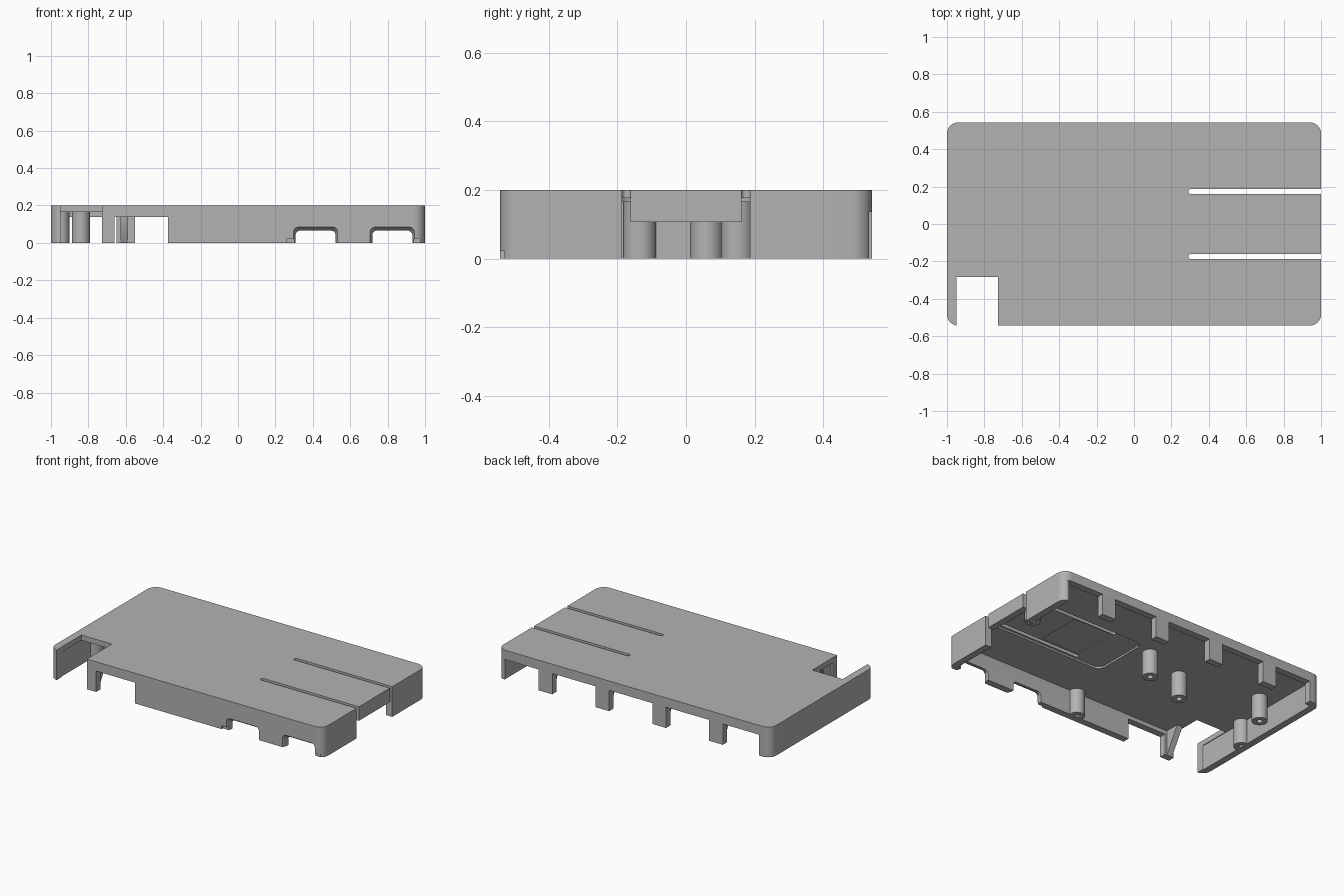
import bpy, bmesh, math

if "Cube" in bpy.data.objects:
    bpy.data.objects.remove(bpy.data.objects["Cube"])

grey = bpy.data.materials.new("plain_grey")
grey.use_nodes = True
grey.diffuse_color = (0.45, 0.45, 0.45, 1)
grey.node_tree.nodes["Principled BSDF"].inputs["Base Color"].default_value = (0.45, 0.45, 0.45, 1)

HX, HY, H, WALL, ROOF = 1.0, 0.543, 0.2, 0.045, 0.165


def loft(name, rings):
    """Closed solid through rings of 3D points."""
    bm = bmesh.new()
    vs = [[bm.verts.new(p) for p in ring] for ring in rings]
    n = len(vs[0])
    for a, b in zip(vs, vs[1:]):
        for i in range(n):
            j = (i + 1) % n
            bm.faces.new((a[i], a[j], b[j], b[i]))
    bm.faces.new(vs[0][::-1])
    bm.faces.new(vs[-1])
    bmesh.ops.recalc_face_normals(bm, faces=bm.faces)
    return finish(name, bm)


def finish(name, bm):
    me = bpy.data.meshes.new(name)
    bm.to_mesh(me)
    bm.free()
    me.materials.append(grey)
    ob = bpy.data.objects.new(name, me)
    bpy.context.collection.objects.link(ob)
    return ob


def rounded(x0, x1, y0, y1, r, seg=8):
    """Outline of a rectangle with round corners."""
    pts = []
    corners = [(x1 - r, y1 - r), (x0 + r, y1 - r), (x0 + r, y0 + r), (x1 - r, y0 + r)]
    for k, (cx, cy) in enumerate(corners):
        for i in range(seg + 1):
            a = math.pi / 2 * (k + i / seg)
            pts.append((cx + r * math.cos(a), cy + r * math.sin(a)))
    return pts


def slab(name, x0, x1, y0, y1, z0, z1, r=0.0):
    pts = rounded(x0, x1, y0, y1, r) if r else [(x1, y1), (x0, y1), (x0, y0), (x1, y0)]
    return loft(name, [[(x, y, z) for x, y in pts] for z in (z0, z1)])


def select(ob):
    bpy.ops.object.select_all(action='DESELECT')
    ob.select_set(True)
    bpy.context.view_layer.objects.active = ob


def cut(target, cutter):
    mod = target.modifiers.new("cut", 'BOOLEAN')
    mod.operation, mod.solver, mod.object = 'DIFFERENCE', 'EXACT', cutter
    select(target)
    bpy.ops.object.modifier_apply(modifier=mod.name)
    bpy.data.objects.remove(cutter)


def cut_box(*bounds, r=0.0):
    cut(shell, slab("cutter", *bounds, r=r))


# Hollow lid
shell = slab("lid_shell", -HX, HX, -HY, HY, 0, H, 0.06)
cut_box(-HX + WALL, HX - WALL, -HY + WALL, HY - WALL, -0.1, ROOF, r=0.02)

# Shallow pocket under the flexible tongue, and its thinned hinge
cut_box(0.1, 0.95, -0.2, 0.2, 0.1, ROOF + 0.012, r=0.05)
cut_box(0.31, 0.59, -0.155, 0.155, 0.1, ROOF + 0.017)

# Slots freeing the tongue, and the opening below it
for y in (-0.174, 0.174):
    cut_box(0.29, 1.1, y - 0.0125, y + 0.0125, -0.1, 0.3, r=0.012)
cut_box(0.9, 1.1, -0.18, 0.18, -0.1, 0.107)

# Corner notch and front side opening
cut_box(-0.95, -0.727, -0.7, -0.283, -0.1, 0.3)
cut_box(-0.66, -0.375, -0.7, -0.45, -0.1, 0.138)

# Row of back openings, leaving posts between
posts = [-0.6 + 0.4167 * i for i in range(4)]
starts = [-0.915] + [p + 0.05 for p in posts]
ends = [p - 0.05 for p in posts] + [0.955]
for a, b in zip(starts, ends):
    cut_box(a, b, 0.45, 0.7, -0.1, 0.138)
cut_box(0.94, 1.1, 0.533, 0.7, -0.1, 0.136)

# Front connector openings with flared rims
for cx in (0.415, 0.825):
    rings = []
    for y, half, top in ((-0.56, 0.125, 0.095), (-0.515, 0.107, 0.066), (-0.45, 0.107, 0.066)):
        rings.append([(cx + x, y, z) for x, z in rounded(-half, half, -0.1, top, 0.025)])
    cut(shell, loft("cutter", rings))

# Small outer steps along the front rim
for a, b in ((0.26, 0.32), (0.92, 1.1)):
    cut_box(a, b, -0.7, -HY + 0.013, -0.1, 0.022)


# Hollow standoffs
def standoff(name, x, y, z0):
    r, hole, n = 0.048, 0.018, 32
    bm = bmesh.new()
    profile = [(hole, z0 + 0.08), (hole, z0), (r, z0), (r, 0.185)]
    if z0 > 0.05:
        profile[0] = (hole, z0 + 0.04)
    rings = [[bm.verts.new((x + q * math.cos(2 * math.pi * i / n),
                            y + q * math.sin(2 * math.pi * i / n), z)) for i in range(n)]
             for q, z in profile]
    for a, b in zip(rings, rings[1:]):
        for i in range(n):
            j = (i + 1) % n
            bm.faces.new((a[i], a[j], b[j], b[i]))
    bm.faces.new(rings[0])
    bm.faces.new(rings[-1])
    bmesh.ops.recalc_face_normals(bm, faces=bm.faces)
    return finish(name, bm)


parts = [shell]
spots = [(0.0, 0.15), (-0.3, 0.06), (-0.84, 0.165), (-0.95, -0.135), (0.035, -0.49)]
for i, (x, y) in enumerate(spots):
    parts.append(standoff(f"standoff_{i + 1}", x, y, 0.0))
parts.append(standoff("tongue_button_pin", 0.84, 0.06, 0.11))


# Sloped braces behind the posts
def brace(name, x, half, outline):
    return loft(name, [[(x + s * half, y, z) for y, z in outline] for s in (-1, 1)])


inner = HY - WALL
for i, x in enumerate(posts):
    parts.append(brace(f"back_post_brace_{i + 1}", x - 0.008, 0.019,
                       [(inner + 0.01, 0), (inner, 0), (inner - 0.05, 0.1),
                        (inner - 0.05, 0.17), (inner + 0.01, 0.17)]))
parts.append(brace("front_post_brace", -0.694, 0.02,
                   [(-inner - 0.01, 0), (-inner, 0), (-inner + 0.1, 0.17), (-inner - 0.01, 0.17)]))

for ob in parts:
    select(ob)
    bpy.ops.object.shade_smooth_by_angle(angle=math.radians(30))
